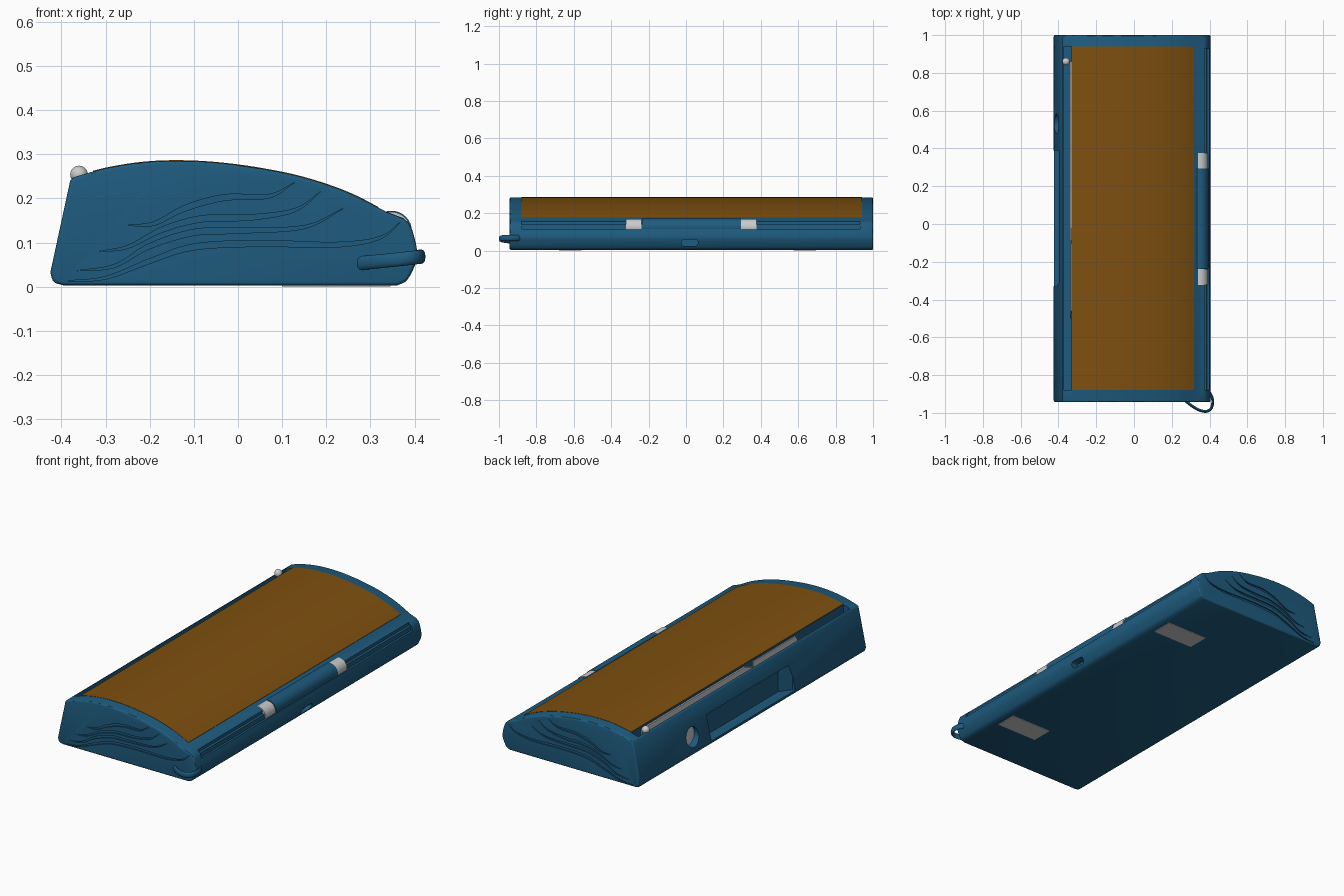
import bpy, bmesh, math
from mathutils import Vector

if "Cube" in bpy.data.objects:
    bpy.data.objects.remove(bpy.data.objects["Cube"])


def material(name, rgb):
    m = bpy.data.materials.new(name)
    m.diffuse_color = (*rgb, 1)
    m.use_nodes = True
    m.node_tree.nodes["Principled BSDF"].inputs["Base Color"].default_value = m.diffuse_color
    return m


BLUE = material("blue_plastic", (0.013, 0.105, 0.21))
ORANGE = material("orange_panel", (0.21, 0.08, 0.005))
AXES = {'x': lambda u, v, t: (t, u, v),
        'y': lambda u, v, t: (u, t, v),
        'z': lambda u, v, t: (u, v, t)}


def smooth(pts, n=6):
    """Catmull-Rom curve through the points."""
    p = [Vector(q) for q in pts]
    p = [2 * p[0] - p[1]] + p + [2 * p[-1] - p[-2]]
    out = []
    for a, b, c, d in zip(p, p[1:], p[2:], p[3:]):
        for k in range(n):
            t = k / n
            out.append(0.5 * (2 * b + (c - a) * t + (2 * a - 5 * b + 4 * c - d) * t ** 2
                              + (3 * b - a - 3 * c + d) * t ** 3))
    return out + [p[-2]]


def add_prism(bm, pts, axis, t0, t1):
    f = AXES[axis]
    a = [bm.verts.new(f(u, v, t0)) for u, v in pts]
    b = [bm.verts.new(f(u, v, t1)) for u, v in pts]
    bm.faces.new(a)
    bm.faces.new(b[::-1])
    for i in range(len(pts)):
        j = (i + 1) % len(pts)
        bm.faces.new((a[i], a[j], b[j], b[i]))


def finish(bm, name, mat=None):
    bmesh.ops.recalc_face_normals(bm, faces=bm.faces[:])
    me = bpy.data.meshes.new(name)
    bm.to_mesh(me)
    bm.free()
    ob = bpy.data.objects.new(name, me)
    bpy.context.collection.objects.link(ob)
    if mat:
        me.materials.append(mat)
    return ob


def prism(name, pts, axis, t0, t1, mat=None):
    bm = bmesh.new()
    add_prism(bm, pts, axis, t0, t1)
    return finish(bm, name, mat)


def rect(u0, v0, u1, v1):
    return [(u0, v0), (u1, v0), (u1, v1), (u0, v1)]


def circle(u, v, r, n=32):
    return [(u + r * math.cos(2 * math.pi * i / n), v + r * math.sin(2 * math.pi * i / n))
            for i in range(n)]


def activate(ob):
    bpy.ops.object.select_all(action='DESELECT')
    ob.select_set(True)
    bpy.context.view_layer.objects.active = ob


def shade(ob, angle=30):
    activate(ob)
    bpy.ops.object.shade_smooth_by_angle(angle=math.radians(angle))


def cut(ob, cutter):
    activate(ob)
    m = ob.modifiers.new("cut", 'BOOLEAN')
    m.operation, m.solver, m.object = 'DIFFERENCE', 'EXACT', cutter
    bpy.ops.object.modifier_apply(modifier=m.name)
    bpy.data.objects.remove(cutter)


# Body: domed side profile swept along y
Y0, Y1 = -0.943, 1.0
top = smooth([(-0.365, 0.25), (-0.30, 0.268), (-0.22, 0.281), (-0.14, 0.285), (-0.05, 0.281),
              (0.05, 0.268), (0.15, 0.247), (0.25, 0.213), (0.335, 0.17)])
left = smooth([(-0.395, 0.003), (-0.417, 0.011), (-0.425, 0.032)], 4)
right = smooth([(0.375, 0.155), (0.392, 0.135), (0.405, 0.085), (0.403, 0.055),
                (0.383, 0.015), (0.36, 0.003)], 4)
body = prism("body", left + [(-0.38, 0.24), (-0.375, 0.246)] + top + right, 'y', Y0, Y1, BLUE)
activate(body)
bev = body.modifiers.new("bevel", 'BEVEL')
bev.width, bev.segments, bev.limit_method, bev.angle_limit = 0.008, 3, 'ANGLE', math.radians(70)
bpy.ops.object.modifier_apply(modifier=bev.name)

# Channel beside the panel, hinge-side ledge, grip recess, round hole, port
cut(body, prism("channel_cut", rect(-0.37, 0.19, -0.33, 0.4), 'y', -0.88, 0.94))
cut(body, prism("ledge_cut", [(0.37, 0.2), (0.374, 0.14), (0.385, 0.138), (0.387, 0.115),
                              (0.45, 0.115), (0.45, 0.2)], 'y', -0.88, 0.93))
cut(body, prism("grip_cut", [(-0.5, 0.39), (-0.365, 0.39), (-0.365, -0.27),
                             (-0.41, -0.33), (-0.5, -0.33)], 'z', 0.03, 0.165))
cut(body, prism("hole_cut", circle(0.53, 0.1, 0.052), 'x', -0.5, -0.37))
pill = [(0.02 + 0.028 * (1 if c > 0 else -1) + c, z) for c, z in
        ((0.017 * math.cos(a), 0.042 + 0.017 * math.sin(a))
         for a in (2 * math.pi * (i + 0.5) / 24 for i in range(24)))]
cut(body, prism("port_cut", pill, 'x', 0.365, 0.5))

# Tapered wave grooves engraved in both ends
waves = [
    [(-0.25, 0.139), (-0.19, 0.143), (-0.12, 0.178), (-0.03, 0.202), (0.07, 0.205), (0.13, 0.237)],
    [(-0.315, 0.08), (-0.25, 0.09), (-0.17, 0.13), (-0.08, 0.154), (0.03, 0.157), (0.13, 0.174),
     (0.19, 0.218)],
    [(-0.365, 0.036), (-0.28, 0.047), (-0.2, 0.092), (-0.1, 0.123), (0.0, 0.127), (0.15, 0.135),
     (0.24, 0.178)],
    [(-0.39, 0.013), (-0.3, 0.02), (-0.2, 0.058), (-0.1, 0.09), (0.05, 0.098), (0.22, 0.095),
     (0.32, 0.11), (0.37, 0.148)]]
bm = bmesh.new()
for w in waves:
    line = smooth(w)
    n = len(line) - 1
    half = [Vector((0, 0.007 * math.sin(math.pi * i / n))) for i in range(n + 1)]
    lens = [p + h for p, h in zip(line, half)] + [p - h for p, h in zip(line, half)][-2:0:-1]
    add_prism(bm, lens, 'y', Y0 - 0.05, Y0 + 0.007)
    add_prism(bm, lens, 'y', Y1 - 0.007, Y1 + 0.05)
cut(body, finish(bm, "wave_cut"))
shade(body)

# Curved panel inlaid in the dome
arc = [p + Vector((0, 0.0015)) for p in top if -0.325 < p.x < 0.32]
arc = [(-0.328, 0.263)] + arc + [(0.318, 0.1805)]
shade(prism("panel", arc + [(p[0], p[1] - 0.012) for p in arc[::-1]], 'y', -0.88, 0.94, ORANGE))

# Slim slider strip in the channel with tapered end, and its ball knob
prism("slider_strip", [(0.86, 0.2), (0.86, 0.252), (-0.02, 0.252), (-0.09, 0.225), (-0.09, 0.2)],
      'x', -0.339, -0.331)
prism("slider_end", [(-0.1, 0.195), (-0.1, 0.25), (-0.46, 0.25), (-0.5, 0.195)],
      'x', -0.336, -0.330)
bpy.ops.mesh.primitive_uv_sphere_add(segments=24, ring_count=12, radius=0.02,
                                     location=(-0.36, 0.86, 0.254))
bpy.context.object.name = "slider_knob"
shade(bpy.context.object, 40)
shade(prism("knob_stem", circle(-0.352, 0.86, 0.008, 12), 'z', 0.185, 0.25))

# Hinge barrel with grey knuckles
shade(prism("hinge_barrel", circle(0.347, 0.125, 0.047), 'y', -0.235, 0.295, BLUE))
for side, y in (("front", -0.28), ("back", 0.335)):
    shade(prism("hinge_knuckle_" + side, circle(0.347, 0.125, 0.0445), 'y', y - 0.042, y + 0.042))

# Lens in the round hole
shade(prism("hole_lens", circle(0.53, 0.1, 0.051), 'x', -0.385, -0.368))

# Feet
for side, y in (("front", -0.62), ("back", 0.635)):
    prism("foot_" + side, rect(0.1, y - 0.06, 0.345, y + 0.06), 'z', 0, 0.02)

# Flat strap loop round the front right corner
path = smooth([(0.275, -0.938, 0.053), (0.305, -0.962, 0.056), (0.345, -0.985, 0.060),
               (0.383, -0.992, 0.064), (0.409, -0.975, 0.067), (0.417, -0.94, 0.068),
               (0.41, -0.91, 0.068), (0.395, -0.885, 0.067)], 5)
bm = bmesh.new()
rings = []
for i, p in enumerate(path):
    d = path[min(i + 1, len(path) - 1)] - path[max(i - 1, 0)]
    side = Vector((d.y, -d.x, 0)).normalized()
    rings.append([bm.verts.new(p + side * u + Vector((0, 0, v * 2.1)))
                  for u, v in circle(0, 0, 0.0075, 12)])
for a, b in zip(rings, rings[1:]):
    for i in range(12):
        bm.faces.new((a[i], a[i - 1], b[i - 1], b[i]))
bm.faces.new(rings[0])
bm.faces.new(rings[-1])
shade(finish(bm, "strap_loop", BLUE), 50)
